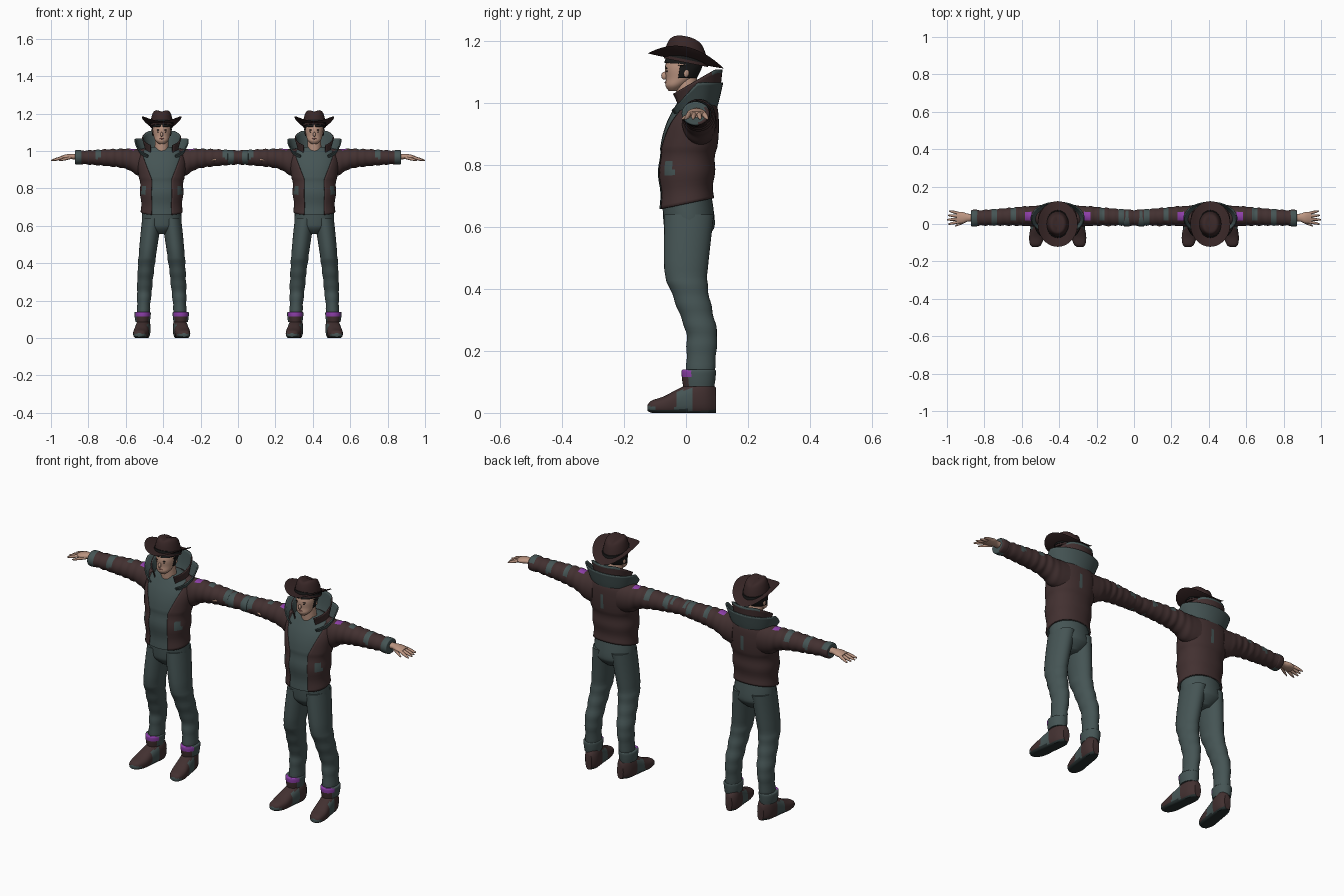
import bpy, bmesh, math
from mathutils import Vector

cube = bpy.data.objects.get("Cube")
if cube:
    bpy.data.objects.remove(cube, do_unlink=True)

# Flat colours
PALETTE = {
    "grey_teal": (.06, .09, .09),
    "dark_brown": (.055, .03, .03),
    "hat_brown": (.04, .02, .02),
    "skin": (.5, .3, .22),
    "purple": (.27, .05, .4),
    "hair_dark": (.01, .01, .01),
    "sole_dark": (.02, .03, .03),
    "lips": (.33, .13, .11),
}
TEAL, BROWN, HAT, SKIN, PURPLE, HAIR, SOLE, LIPS = range(len(PALETTE))
MATERIALS = []
for label, rgb in PALETTE.items():
    material = bpy.data.materials.new(label)
    material.use_nodes = True
    material.diffuse_color = (*rgb, 1)
    shader = material.node_tree.nodes["Principled BSDF"]
    shader.inputs["Base Color"].default_value = (*rgb, 1)
    shader.inputs["Roughness"].default_value = .8
    MATERIALS.append(material)

FIGURES = {"left_figure": .408, "right_figure": -.408}
SIDES = {"left": 1, "right": -1}


def finish(name, bm, paint, thickness=0, lining=0, closed=True):
    """Colour the faces, then place one copy on each figure."""
    if closed:
        bmesh.ops.recalc_face_normals(bm, faces=bm.faces)
    for face in bm.faces:
        face.smooth = True
        face.material_index = paint(face.calc_center_median()) if callable(paint) else paint
    mesh = bpy.data.meshes.new(name)
    bm.to_mesh(mesh)
    bm.free()
    mesh.set_sharp_from_angle(angle=math.radians(50))
    for material in MATERIALS:
        mesh.materials.append(material)
    for figure, x in FIGURES.items():
        obj = bpy.data.objects.new(f"{figure}_{name}", mesh)
        obj.location.x = x
        bpy.context.collection.objects.link(obj)
        if thickness:
            solidify = obj.modifiers.new("thickness", "SOLIDIFY")
            solidify.thickness = thickness
            solidify.material_offset = lining


def smooth_sections(sections, steps):
    """Spline through the cross-sections."""
    rows = [Vector(section) for section in sections]
    padded = [rows[0], *rows, rows[-1]]
    result = []
    for before, start, end, after in zip(padded, padded[1:], padded[2:], padded[3:]):
        leave, arrive = (end - before) / 2, (after - start) / 2
        for k in range(steps):
            t = k / steps
            blend = t * t * (3 - 2 * t)
            result.append(start.lerp(end, blend) + leave * t * (1 - t) ** 2 - arrive * t * t * (1 - t))
    return result + [rows[-1]]


def loft(name, sections, paint, axis="z", side=1, offset=None, gap=None, warp=None,
         power=1, sides=28, steps=5, ripple=None, **options):
    """Each section holds position on axis, second centre value and two radii."""
    bm = bmesh.new()
    rings = []
    for place, centre, width, depth in smooth_sections(sections, steps):
        grow = ripple(place) if ripple else 0
        shift = offset(place) if offset else 0
        start = math.asin(min(.99, gap(place) / width)) if gap else 0
        ring = []
        for i in range(sides + bool(gap)):
            angle = start + (math.tau - 2 * start) * i / sides
            u, v = math.sin(angle), -math.cos(angle)
            u = math.copysign(abs(u) ** power, u) * (width + grow) + shift
            v = math.copysign(abs(v) ** power, v) * (depth + grow) + centre
            point = Vector({"z": (u, v, place), "x": (place, u, v), "y": (u, place, v)}[axis])
            if warp:
                point = warp(point)
            point.x *= side
            ring.append(bm.verts.new(point))
        rings.append(ring)
    for low, high in zip(rings, rings[1:]):
        for i in range(sides):
            j = (i + 1) % len(low)
            bm.faces.new((low[i], low[j], high[j], high[i]))
    if not gap:
        bm.faces.new(rings[0])
        bm.faces.new(rings[-1])
    finish(name, bm, paint, closed=not gap, **options)


def ball(name, centre, radii, paint):
    bm = bmesh.new()
    bmesh.ops.create_uvsphere(bm, u_segments=12, v_segments=8, radius=1)
    for vert in bm.verts:
        vert.co = Vector(c + r * k for c, r, k in zip(centre, radii, vert.co))
    finish(name, bm, paint)


# Shirt and open jacket, with gathered seams and a hem that rises at the back
def hem_slope(point):
    fade = max(0, min(1, (.8 - point.z) * 8))
    return point + Vector((0, 0, point.y * fade / 5))


def seams(z):
    return .003 * math.cos(57 * (z - .775)) if z < .85 else 0


def opening(z):
    return .05 + .4 * max(0, min(z, .97) - .85)


def jacket_paint(centre):
    strip = centre.y > .05 and 0 < centre.x < .02 and .87 < centre.z < .95
    pocket = -.07 < centre.y < -.04 and .77 < centre.z < .81
    return TEAL if strip or pocket else BROWN


torso = [(.675, 0, .11, .088), (.8, 0, .115, .093), (.88, .01, .125, .094),
         (.94, .02, .13, .086), (.99, .03, .115, .07), (1.02, .03, .075, .05)]
loft("jacket", torso, jacket_paint, gap=opening, warp=hem_slope, ripple=seams,
     power=.9, sides=48, steps=8, thickness=.007)
loft("shirt", torso, TEAL, warp=hem_slope, ripple=lambda z: seams(z) - .005, power=.9, steps=8)


# Double collar, low at the front and high at the back
def outer_slope(point):
    return point + Vector((0, 0, (point.z - .95) * 9 * min(0, point.y - .04)))


def inner_slope(point):
    return point + Vector((0, 0, (point.z - .97) * 4 * min(0, point.y - .1)))


loft("outer_collar", [(.955, .02, .1, .07), (1, .025, .12, .08), (1.065, .03, .145, .09)], TEAL,
     gap=lambda z: .075, warp=outer_slope, thickness=.006)
loft("inner_collar", [(.97, .025, .08, .065), (1.03, .03, .09, .078), (1.108, .03, .105, .088)],
     lambda centre: TEAL if centre.z > 1.094 else BROWN,
     gap=lambda z: .06, warp=inner_slope, thickness=.006, lining=-1)

# Head, hair and face
loft("neck", [(.96, .015, .04, .04), (1.08, 0, .035, .035)], SKIN)
skull = [(1.038, -.04, .015, .015), (1.055, -.034, .034, .032), (1.08, -.018, .043, .047),
         (1.12, -.01, .048, .057), (1.17, 0, .04, .05)]
loft("head", skull, SKIN)
loft("hair", skull[2:], HAIR, ripple=lambda z: .006,
     gap=lambda z: .004 if z > 1.122 else .05, thickness=.004)
ball("nose", (0, -.069, 1.088), (.007, .011, .013), SKIN)
ball("mouth", (0, -.064, 1.066), (.012, .005, .004), LIPS)
for label, side in SIDES.items():
    ball(label + "_eye", (.018 * side, -.061, 1.102), (.007, .003, .003), HAIR)
    ball(label + "_eyebrow", (.018 * side, -.062, 1.112), (.011, .004, .002), HAIR)
    ball(label + "_ear", (.047 * side, 0, 1.098), (.006, .01, .015), SKIN)


# Hat with a tilted, pinched crown and a brim curled up at both sides
def brim_bend(point):
    curl = 4 * point.x ** 2
    return point + Vector((0, 0, curl - point.y / 5))


def crown_bend(point):
    pinch = max(0, point.z - 1.165) / 4 * max(0, 1 - abs(point.x) * 33)
    return point - Vector((0, 0, pinch + point.y / 5))


loft("hat_crown", [(1.13, 0, .062, .072), (1.18, 0, .055, .062), (1.21, 0, .042, .047), (1.218, 0, .015, .017)],
     HAT, warp=crown_bend)
loft("hat_band", [(1.14, 0, .064, .074), (1.155, 0, .062, .072)], HAIR, warp=crown_bend)
loft("hat_brim", [(1.134, 0, .055, .065), (1.136, 0, .107, .122), (1.142, 0, .055, .065)],
     HAT, warp=brim_bend, sides=40)


# Sleeves, cuffs and hands
def sleeve_paint(centre):
    x = abs(centre.x)
    if .14 < x < .175 and centre.z > .99 and .015 < centre.y < .06:
        return PURPLE
    patch = .225 < x < .25 and centre.z > .97 and centre.y > .02
    stripe = .33 < x < .35 and centre.z > .96
    return TEAL if patch or stripe else BROWN


def cuff_paint(centre):
    return TEAL if centre.y < .04 or centre.z > .985 else BROWN


def wrinkles(x):
    return .0025 * math.sin(x * 150) * min(1, max(0, x - .1) * 8)


def arm_line(x):
    return .042 - .012 * max(0, x - .18) / .3


def finger(name, side, root, tip, y, fan):
    length = tip - root
    sections = []
    for t in (0, .5, .9, 1):
        radius = .008 - .006 * t ** 5
        sections.append((root + length * t, .965 - .016 * t, radius, radius))
    loft(name, sections, SKIN, axis="x", side=side, sides=8, steps=2,
         offset=lambda x: y + fan * (x - root) / length)


for label, side in SIDES.items():
    loft(label + "_sleeve", [(.07, .935, .058, .08), (.13, .94, .055, .07), (.18, .956, .052, .056),
                             (.26, .963, .047, .047), (.44, .966, .04, .035)],
         sleeve_paint, axis="x", side=side, steps=14, offset=arm_line, ripple=wrinkles)
    cuff = [(x, .966, r, r * .86) for x, r in ((.425, .04), (.435, .045), (.46, .044), (.463, .034))]
    loft(label + "_cuff", cuff, cuff_paint, axis="x", side=side, offset=arm_line)
    loft(label + "_palm", [(.44, .968, .02, .018), (.48, .97, .021, .014), (.51, .968, .031, .014), (.54, .963, .03, .01)],
         SKIN, axis="x", side=side, sides=16, offset=lambda x: .034)
    for k, digit in enumerate(("index", "middle", "ring", "little")):
        finger(f"{label}_{digit}_finger", side, .53, .592 - .006 * abs(k - 1), .011 + .0155 * k, .008 * (k - 1.5))
    finger(label + "_thumb", side, .485, .55, .02, -.032)

# Trousers
loft("trouser_seat", [(.555, .01, .035, .045), (.585, .01, .09, .074), (.62, .01, .106, .083), (.73, 0, .1, .078)],
     TEAL)
for label, side in SIDES.items():
    loft(label + "_trouser_leg", [(.1, .045, .034, .045), (.2, .05, .036, .048), (.26, .05, .04, .05),
                                  (.33, .03, .042, .055), (.4, .01, .045, .061), (.46, 0, .047, .07),
                                  (.64, .01, .053, .08)],
         TEAL, side=side, offset=lambda z: .1 - .12 * z * z,
         ripple=lambda z: .0015 * math.sin(z * 95) * (z < .45))


# Boots with patched sides, dark soles and folded ankle cuffs
def boot_paint(centre):
    if centre.z < .01:
        return SOLE
    wedge = abs(centre.y + .005) < .034 - centre.z / 5 and centre.z < .075
    toe = centre.y < -.1 and centre.z < .022
    return TEAL if wedge or toe else BROWN


def ankle_paint(centre):
    if centre.y > .012:
        return TEAL
    return PURPLE if centre.z > .118 else BROWN


def flat_sole(point):
    return Vector((point.x - point.y / 8, point.y, max(0, point.z)))


for label, side in SIDES.items():
    loft(label + "_boot", [(-.124, .016, .014, .01), (-.11, .02, .03, .02), (-.07, .024, .04, .03),
                           (-.02, .035, .039, .045), (.06, .05, .037, .062), (.096, .04, .018, .042)],
         boot_paint, axis="y", side=side, offset=lambda y: .104, warp=flat_sole, power=.8, steps=6)
    ankle = [(z, .041, r, r + .012) for z, r in ((.085, .038), (.11, .042), (.137, .043), (.139, .032))]
    loft(label + "_ankle_cuff", ankle, ankle_paint, side=side, offset=lambda z: .102)
